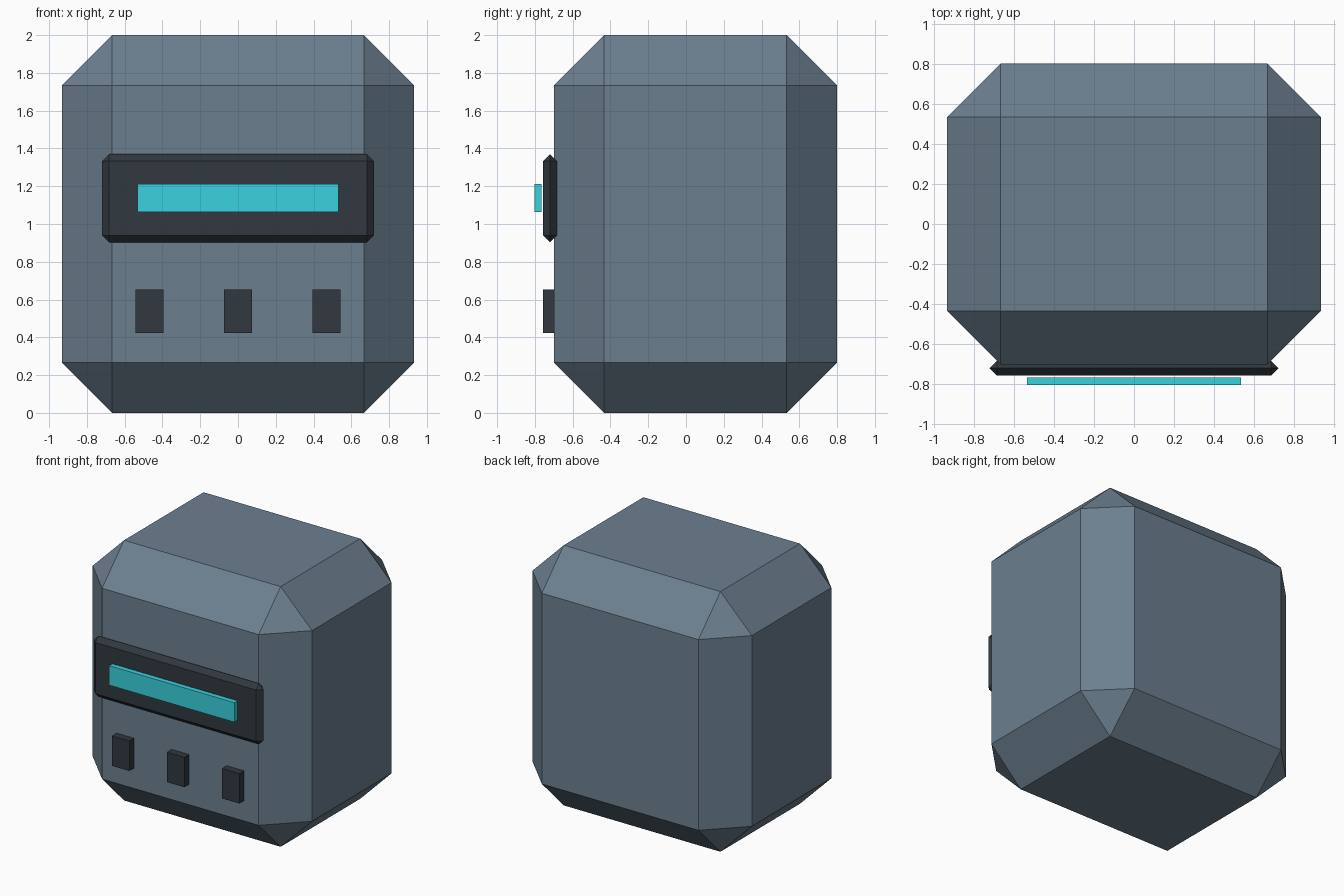
import bpy

if "Cube" in bpy.data.objects:
    bpy.data.objects.remove(bpy.data.objects["Cube"])


def material(name, srgb):
    m = bpy.data.materials.new(name)
    lin = [((c / 255 + 0.055) / 1.055) ** 2.4 for c in srgb]
    m.diffuse_color = (*lin, 1.0)
    m.use_nodes = True
    m.node_tree.nodes["Principled BSDF"].inputs["Base Color"].default_value = m.diffuse_color
    return m


def box(name, lo, hi, mat, bevel=0.0):
    """Flat-shaded box between two corners, with optional one-step chamfer."""
    bpy.ops.mesh.primitive_cube_add(
        size=1, location=[(a + b) / 2 for a, b in zip(lo, hi)])
    ob = bpy.context.object
    ob.name = name
    ob.scale = [b - a for a, b in zip(lo, hi)]
    bpy.ops.object.transform_apply(location=False, rotation=False, scale=True)
    ob.data.materials.append(mat)
    if bevel:
        mod = ob.modifiers.new("chamfer", 'BEVEL')
        mod.width = bevel
        mod.segments = 1
        mod.limit_method = 'NONE'
    return ob


steel = material("steel_blue", (108, 127, 143))
dark = material("dark_grey", (49, 56, 62))
cyan = material("cyan_glow", (57, 210, 222))

# Chamfered main body
box("body", (-0.933, -0.70, 0), (0.933, 0.80, 2.0), steel, 0.267)

# Visor frame and bright strip
box("visor_frame", (-0.72, -0.757, 0.903), (0.72, -0.683, 1.37), dark, 0.0365)
box("visor_strip", (-0.533, -0.803, 1.063), (0.533, -0.765, 1.213), cyan)

# Three vents below the visor
for i, x in enumerate((-0.468, 0, 0.468)):
    box(f"vent_{i + 1}", (x - 0.074, -0.757, 0.423), (x + 0.074, -0.683, 0.653), dark)
